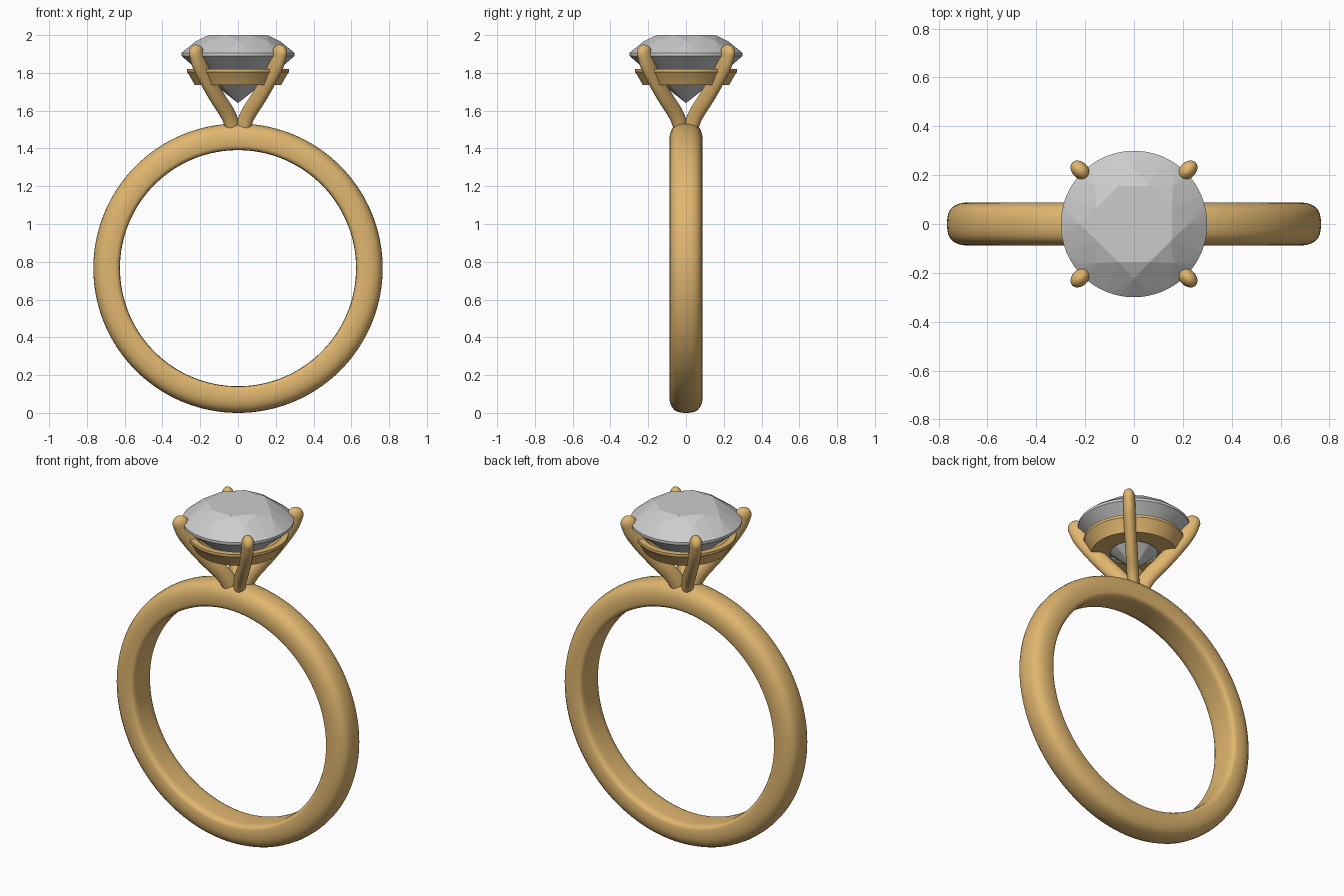
import bpy, bmesh, math
from mathutils import Vector

if "Cube" in bpy.data.objects:
    bpy.data.objects.remove(bpy.data.objects["Cube"])

gold = bpy.data.materials.new("gold")
gold.diffuse_color = (0.75, 0.47, 0.16, 1)
gold.use_nodes = True
gold.node_tree.nodes["Principled BSDF"].inputs["Base Color"].default_value = gold.diffuse_color


def finish(bm, name, material=None, smooth=None):
    bmesh.ops.recalc_face_normals(bm, faces=bm.faces)
    mesh = bpy.data.meshes.new(name)
    bm.to_mesh(mesh)
    bm.free()
    obj = bpy.data.objects.new(name, mesh)
    bpy.context.collection.objects.link(obj)
    if material:
        mesh.materials.append(material)
    if smooth:
        bpy.ops.object.select_all(action='DESELECT')
        obj.select_set(True)
        bpy.context.view_layer.objects.active = obj
        bpy.ops.object.shade_smooth_by_angle(angle=math.radians(smooth))
    return obj


def bridge(bm, a, b):
    n = len(a)
    for i in range(n):
        j = (i + 1) % n
        bm.faces.new((a[i], a[j], b[j], b[i]))


def revolve(name, profile, place, steps, smooth):
    """Turn a closed (radius, offset) profile a full circle."""
    bm = bmesh.new()
    rings = []
    for k in range(steps):
        t = 2 * math.pi * k / steps
        rings.append([bm.verts.new(place(r, o, t)) for r, o in profile])
    for k in range(steps):
        bridge(bm, rings[k], rings[(k + 1) % steps])
    return finish(bm, name, gold, smooth)


def smooth_path(points, per=6):
    """Catmull-Rom curve through the points."""
    p = [2 * points[0] - points[1]] + points + [2 * points[-1] - points[-2]]
    out = []
    for i in range(1, len(p) - 2):
        a, b, c, d = p[i - 1:i + 3]
        for s in range(per):
            t = s / per
            out.append(0.5 * (2 * b + (c - a) * t + (2 * a - 5 * b + 4 * c - d) * t ** 2
                              + (3 * b - a - 3 * c + d) * t ** 3))
    return out + [points[-1]]


# Band: rounded outside, nearly flat inside
half = [(0.625, 0.0), (0.625, 0.045), (0.627, 0.07), (0.634, 0.082), (0.648, 0.088),
        (0.69, 0.088), (0.715, 0.084), (0.737, 0.074), (0.752, 0.06),
        (0.761, 0.042), (0.765, 0.02), (0.766, 0.0)]
section = half + [(r, -y) for r, y in half[-2:0:-1]]
revolve("band", section,
        lambda r, o, t: (r * math.sin(t), o, 0.766 + r * math.cos(t)), 128, 50)

# Seat: tapered collar below the stone
seat = [(0.128, 1.735), (0.228, 1.735), (0.262, 1.795), (0.27, 1.805),
        (0.27, 1.82), (0.235, 1.82)]
revolve("seat", seat,
        lambda r, o, t: (r * math.cos(t), r * math.sin(t), o), 96, 30)

# Prongs: four curved claws with oval section and domed tips
path = smooth_path([Vector(v) for v in [(0.03, 1.50), (0.075, 1.58), (0.155, 1.67), (0.225, 1.755),
                                        (0.285, 1.84), (0.312, 1.905)]])
A, B, SIDES = 0.045, 0.033, 24
end = (path[-1] - path[-2]).normalized()
stations = [(p, (path[min(i + 1, len(path) - 1)] - path[max(i - 1, 0)]).normalized(), 1.0)
            for i, p in enumerate(path)]
for k in range(1, 7):
    a = math.radians(14.5 * k)
    stations.append((path[-1] + end * 0.045 * math.sin(a), end, math.cos(a)))

for q, side in enumerate(("back_right", "back_left", "front_left", "front_right")):
    ang = math.radians(45 + 90 * q)
    out = Vector((math.cos(ang), math.sin(ang), 0))
    tan = Vector((-math.sin(ang), math.cos(ang), 0))
    up = Vector((0, 0, 1))
    bm = bmesh.new()
    rings = []
    for p, d, s in stations:
        centre = out * p.x + up * p.y
        normal = out * d.y - up * d.x
        rings.append([bm.verts.new(centre + normal * A * s * math.cos(2 * math.pi * i / SIDES)
                                   + tan * B * s * math.sin(2 * math.pi * i / SIDES))
                      for i in range(SIDES)])
    for a, b in zip(rings, rings[1:]):
        bridge(bm, a, b)
    bm.faces.new(rings[0])
    bm.faces.new(rings[-1])
    finish(bm, side + "_prong", gold, 50)

# Stone: round brilliant cut, the convex hull of its facet corners
bm = bmesh.new()
for count, radius, z, turn in [(8, 0.168, 2.0, 22.5), (8, 0.225, 1.967, 0),
                               (64, 0.30, 1.905, 0), (64, 0.30, 1.89, 0),
                               (8, 0.075, 1.699, 0), (1, 0.0, 1.64, 0)]:
    for i in range(count):
        t = 2 * math.pi * i / count + math.radians(turn)
        bm.verts.new((radius * math.cos(t), radius * math.sin(t), z))
bmesh.ops.convex_hull(bm, input=bm.verts)
bmesh.ops.dissolve_limit(bm, angle_limit=math.radians(0.5), verts=bm.verts, edges=bm.edges)
finish(bm, "stone")
